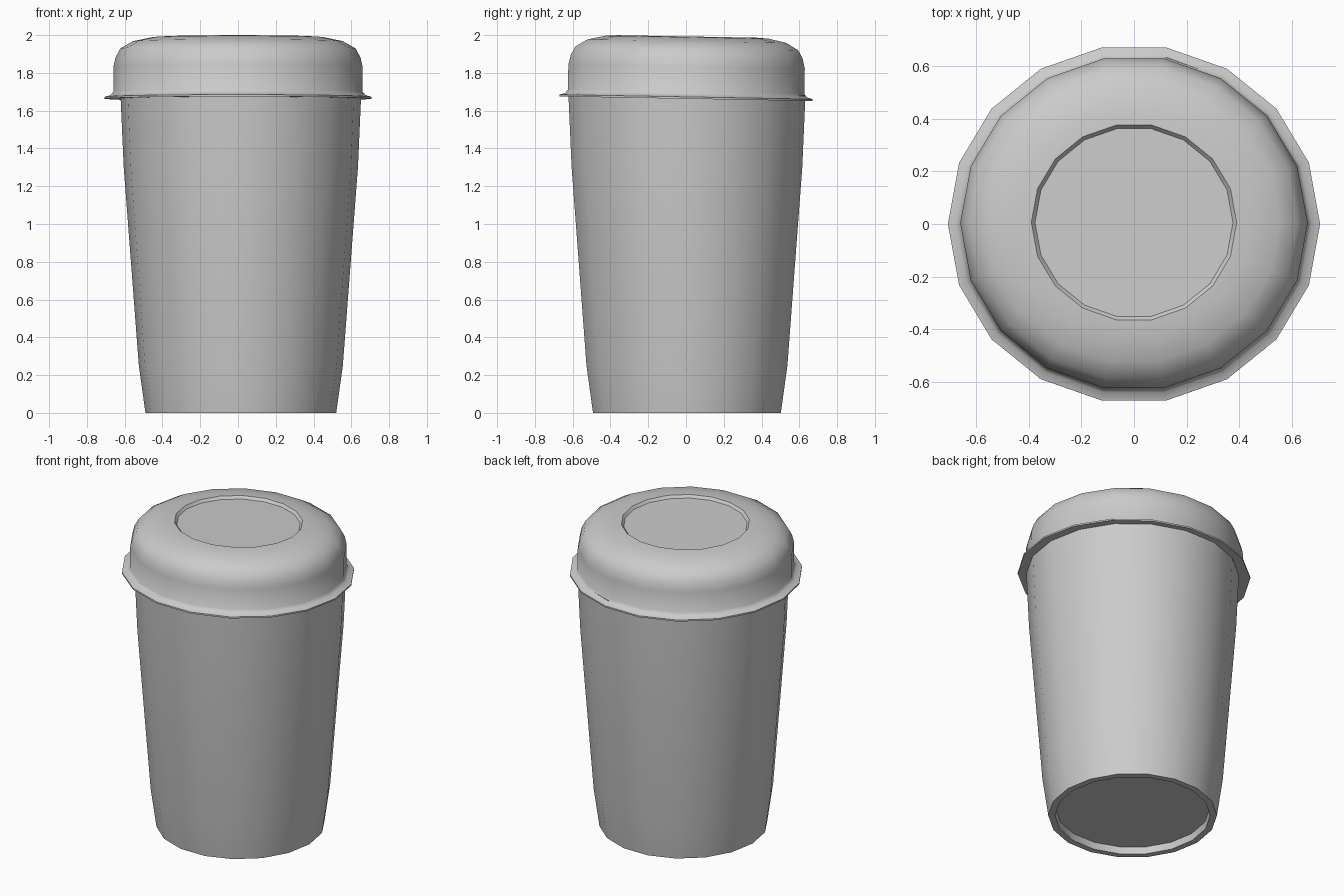
import bpy, bmesh, math

if "Cube" in bpy.data.objects:
    bpy.data.objects.remove(bpy.data.objects["Cube"])

SIDES = 18


def lathe(name, profile, location=(0, 0, 0), scale=(1, 1, 1), tilt=0.0):
    """Spin a (radius, z) profile; both ends are closed with flat discs."""
    bm = bmesh.new()
    rings = []
    for r, z in profile:
        rings.append([bm.verts.new((r * math.cos(math.tau * i / SIDES),
                                    r * math.sin(math.tau * i / SIDES), z))
                      for i in range(SIDES)])
    for a, b in zip(rings, rings[1:]):
        for i in range(SIDES):
            j = (i + 1) % SIDES
            bm.faces.new((a[i], a[j], b[j], b[i]))
    bm.faces.new(rings[0][::-1])
    bm.faces.new(rings[-1])
    bmesh.ops.recalc_face_normals(bm, faces=bm.faces)
    mesh = bpy.data.meshes.new(name)
    bm.to_mesh(mesh)
    bm.free()
    obj = bpy.data.objects.new(name, mesh)
    bpy.context.collection.objects.link(obj)
    obj.location = location
    obj.scale = scale
    obj.rotation_euler.x = tilt
    bpy.ops.object.select_all(action='DESELECT')
    obj.select_set(True)
    bpy.context.view_layer.objects.active = obj
    bpy.ops.object.shade_smooth_by_angle(angle=math.radians(50))
    return obj


# Tapered cup with a recessed base
lathe("cup_body", [
    (0.46, 0.045), (0.465, 0.0), (0.505, 0.0), (0.54, 0.25),
    (0.62, 1.30), (0.637, 1.68),
], location=(0.015, 0.005, 0))

# Domed lid: thin flange, rounded shoulder and shallow recessed top,
# slightly oval and tipped; heights are relative to the flange
lathe("lid", [
    (0.60, -0.004), (0.707, -0.005), (0.707, 0.005), (0.675, 0.014),
    (0.660, 0.032), (0.660, 0.165), (0.648, 0.215), (0.622, 0.262),
    (0.555, 0.300), (0.455, 0.321), (0.390, 0.325), (0.376, 0.308),
], location=(0, 0, 1.668), scale=(1, 0.963, 1), tilt=-0.018)
